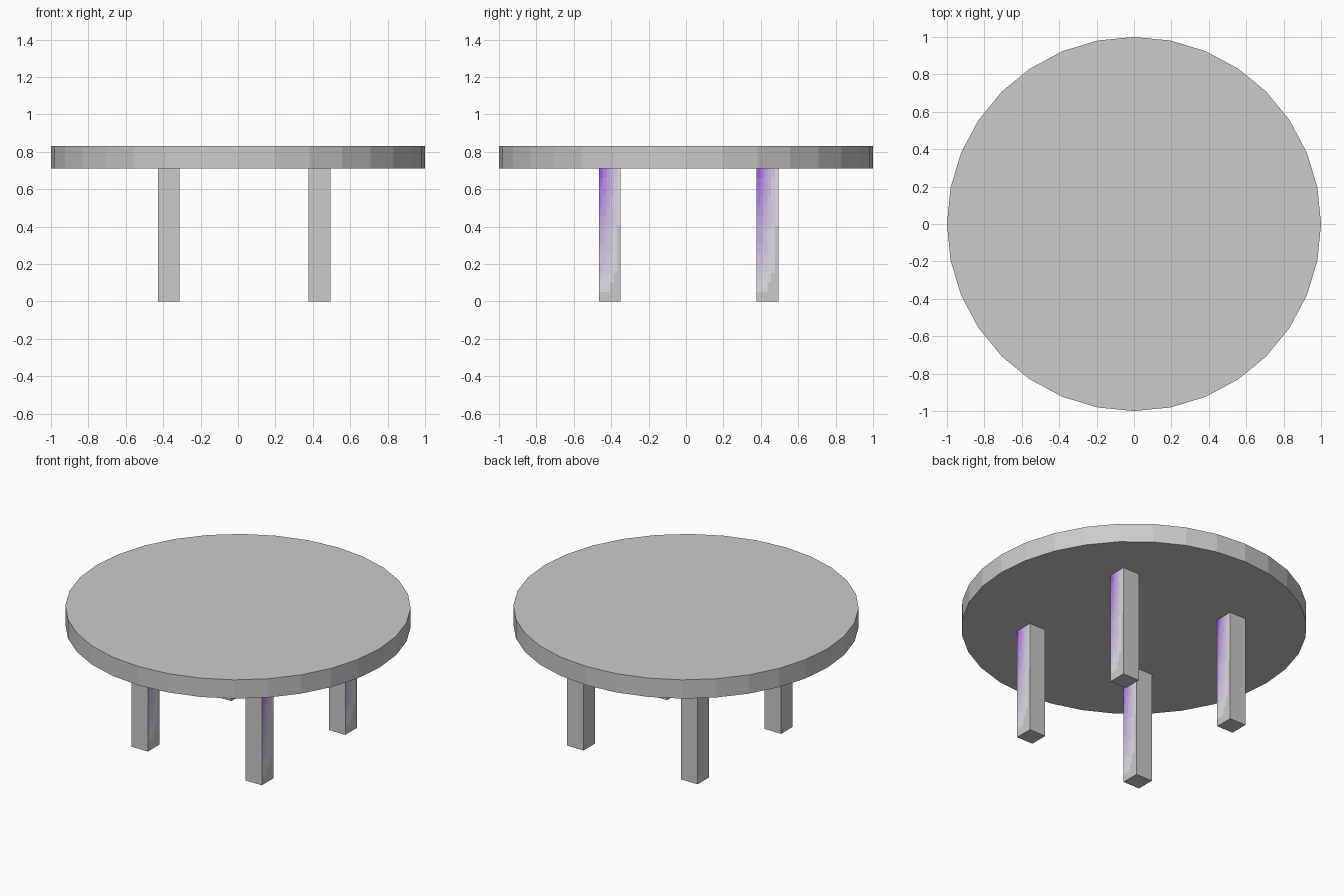
import bpy, bmesh
from math import pi
from mathutils import Matrix, Vector

if "Cube" in bpy.data.objects:
    bpy.data.objects.remove(bpy.data.objects["Cube"])

TOP_Z, LEG_H, LEG_W = 0.83, 0.71, 0.116
GREY, PURPLE = Vector((0.8, 0.8, 0.8)), Vector((0.32, 0.03, 0.8))
LEVELS, COLS, ROWS = 12, 6, 14

# Shades from grey to purple for the faded side of each leg
shades = []
for i in range(LEVELS):
    mat = bpy.data.materials.new(f"leg_shade_{i}")
    mat.diffuse_color = (*GREY.lerp(PURPLE, i / (LEVELS - 1)), 1)
    mat.use_nodes = True
    mat.node_tree.nodes["Principled BSDF"].inputs["Base Color"].default_value = mat.diffuse_color
    shades.append(mat)

# Round 32-sided table top
bpy.ops.mesh.primitive_cylinder_add(vertices=32, radius=1, depth=TOP_Z - LEG_H,
                                    location=(0, 0, (TOP_Z + LEG_H) / 2))
bpy.context.object.name = "table_top"


def leg_mesh():
    bm = bmesh.new()
    # Square post without its right side
    bmesh.ops.create_cube(bm, size=1, matrix=Matrix.Diagonal((LEG_W, LEG_W, LEG_H, 1)))
    bm.normal_update()
    side = [f for f in bm.faces if f.normal.x > 0.9]
    bmesh.ops.delete(bm, geom=side, context='FACES_ONLY')
    plain = set(bm.faces)
    # Right side as a grid, purple at the upper front corner
    place = (Matrix.Translation((LEG_W / 2, 0, 0))
             @ Matrix.Diagonal((1, LEG_W, LEG_H, 1))
             @ Matrix.Rotation(pi / 2, 4, 'Y'))
    bmesh.ops.create_grid(bm, x_segments=ROWS, y_segments=COLS, size=0.5, matrix=place)
    bm.normal_update()
    for f in bm.faces:
        if f in plain:
            continue
        if f.normal.x < 0:
            f.normal_flip()
        c = f.calc_center_median()
        fade = (0.5 - c.y / LEG_W) * (0.5 + c.z / LEG_H)
        f.material_index = round(fade * (LEVELS - 1))
    mesh = bpy.data.meshes.new("leg")
    bm.to_mesh(mesh)
    bm.free()
    for mat in shades:
        mesh.materials.append(mat)
    return mesh


# Four legs sharing one mesh
mesh = leg_mesh()
for xname, x in (("left", -0.37), ("right", 0.436)):
    for yname, y in (("front", -0.407), ("back", 0.436)):
        leg = bpy.data.objects.new(f"{yname}_{xname}_leg", mesh)
        leg.location = (x, y, LEG_H / 2)
        bpy.context.collection.objects.link(leg)
